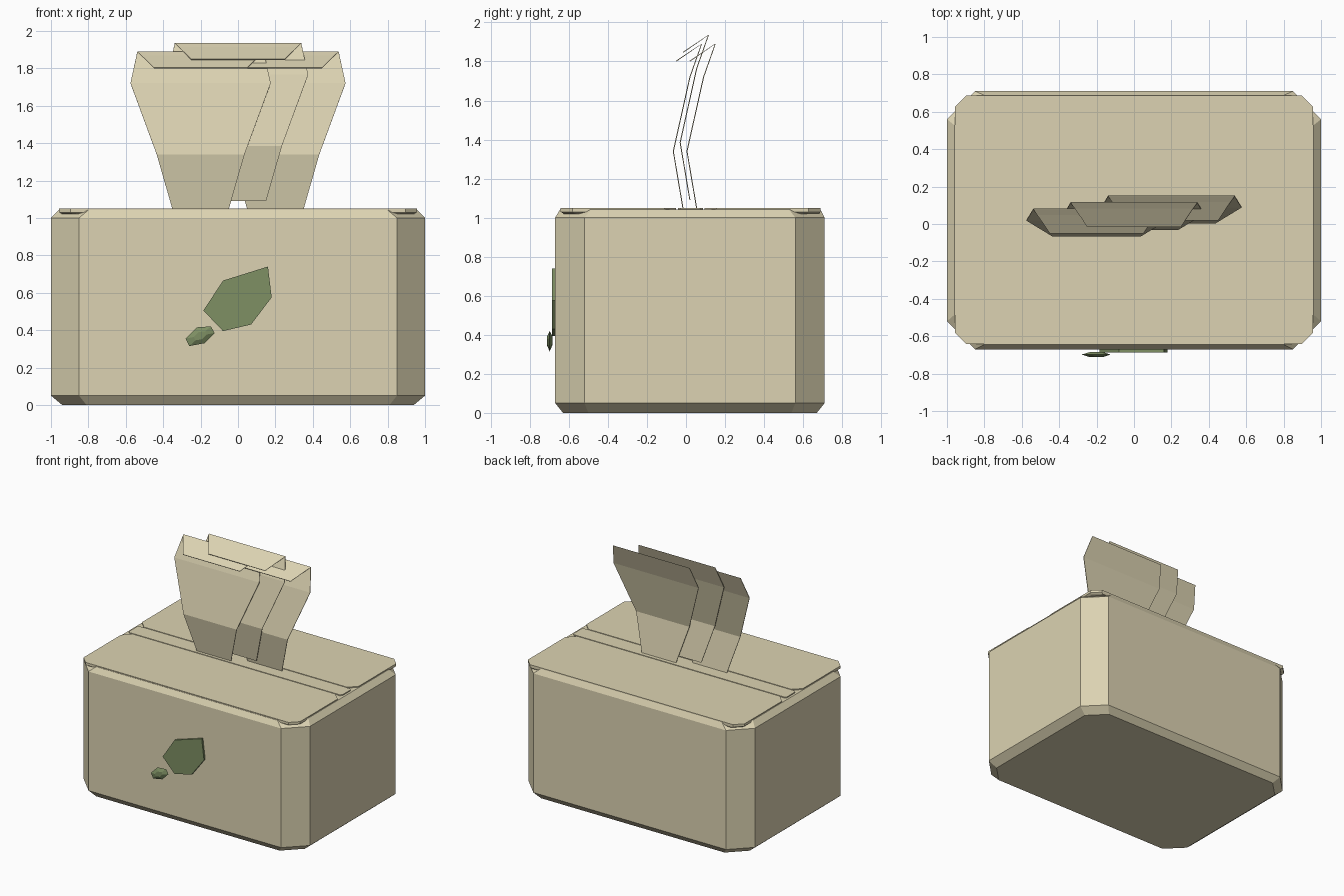
import bpy, bmesh
from mathutils import Vector

if "Cube" in bpy.data.objects:
    bpy.data.objects.remove(bpy.data.objects["Cube"])


def material(name, rgb):
    m = bpy.data.materials.new(name)
    m.diffuse_color = (*rgb, 1)
    m.use_nodes = True
    m.node_tree.nodes["Principled BSDF"].inputs["Base Color"].default_value = m.diffuse_color
    return m


CREAM = material("warm cream", (0.716, 0.651, 0.445))
GREEN = material("leaf green", (0.209, 0.279, 0.127))


def loft(name, rings, mat, closed=True):
    """Skin a stack of point rings; closed rings are capped."""
    bm = bmesh.new()
    vs = [[bm.verts.new(p) for p in ring] for ring in rings]
    n = len(vs[0])
    for a, b in zip(vs, vs[1:]):
        for i in range(n if closed else n - 1):
            j = (i + 1) % n
            bm.faces.new((a[i], a[j], b[j], b[i]))
    if closed:
        bm.faces.new(vs[0][::-1])
        bm.faces.new(vs[-1])
    bmesh.ops.recalc_face_normals(bm, faces=bm.faces)
    me = bpy.data.meshes.new(name)
    bm.to_mesh(me)
    bm.free()
    me.materials.append(mat)
    ob = bpy.data.objects.new(name, me)
    bpy.context.collection.objects.link(ob)
    return ob


def octagon(hx, y0, y1, c, z):
    """Rectangle with cut corners at height z."""
    return [(-hx + c, y0, z), (hx - c, y0, z), (hx, y0 + c, z), (hx, y1 - c, z),
            (hx - c, y1, z), (-hx + c, y1, z), (-hx, y1 - c, z), (-hx, y0 + c, z)]


# Box with cut vertical corners and sloped rims
loft("box_body", [octagon(0.94, -0.63, 0.67, 0.13, 0),
                  octagon(1.0, -0.67, 0.71, 0.15, 0.05),
                  octagon(1.0, -0.67, 0.71, 0.15, 1.0),
                  octagon(0.96, -0.645, 0.688, 0.16, 1.042)], CREAM)

# Two lid panels, overhanging the cut corners, and the strip between them
for name, y0, y1 in (("front_lid_panel", -0.642, -0.05), ("back_lid_panel", 0.095, 0.688)):
    loft(name, [octagon(0.94, y0 + 0.015, y1 - 0.005, 0.06, 1.02),
                octagon(0.956, y0, y1, 0.06, 1.03),
                octagon(0.956, y0, y1, 0.06, 1.05)], CREAM)
loft("slot_strip", [octagon(0.943, -0.042, 0.087, 0.015, 1.03),
                    octagon(0.943, -0.042, 0.087, 0.015, 1.05)], CREAM)

# Folded tissues: (half width, y, z) from the base up and over to the flap tip
FOLD = [(0.15, -0.015, 1.045), (0.235, -0.065, 1.34), (0.375, 0.02, 1.72),
        (0.338, 0.08, 1.89), (0.25, -0.05, 1.802)]
for name, cx, dy, dz in (("front_tissue", -0.2, 0, 0), ("middle_tissue", 0, 0.035, 0.045),
                         ("back_tissue", 0.2, 0.07, 0)):
    rows = [[(cx - w, y + dy, z + dz), (cx + w, y + dy, z + dz)] for w, y, z in FOLD]
    sheet = loft(name, rows, CREAM, closed=False)
    mod = sheet.modifiers.new("thickness", 'SOLIDIFY')
    mod.thickness = 0.005
    mod.offset = 0

# Leaves on the front: outlines in x and z, layers of (y, scale)
BIG = [(-0.185, 0.505), (-0.08, 0.665), (0.16, 0.74), (0.18, 0.575), (0.07, 0.43), (-0.08, 0.395)]
SMALL = [(-0.28, 0.355), (-0.22, 0.415), (-0.145, 0.42), (-0.125, 0.385), (-0.18, 0.33), (-0.26, 0.315)]
for name, outline, layers in (
        ("large_leaf", BIG, [(-0.668, 1), (-0.686, 1)]),
        ("small_leaf", SMALL, [(-0.685, 0.45), (-0.698, 1), (-0.712, 0.45)])):
    mid = sum((Vector(p) for p in outline), Vector((0, 0))) / len(outline)
    rings = []
    for y, s in layers:
        pts = [mid + (Vector(p) - mid) * s for p in outline]
        rings.append([(p.x, y, p.y) for p in pts])
    loft(name, rings, GREEN)
